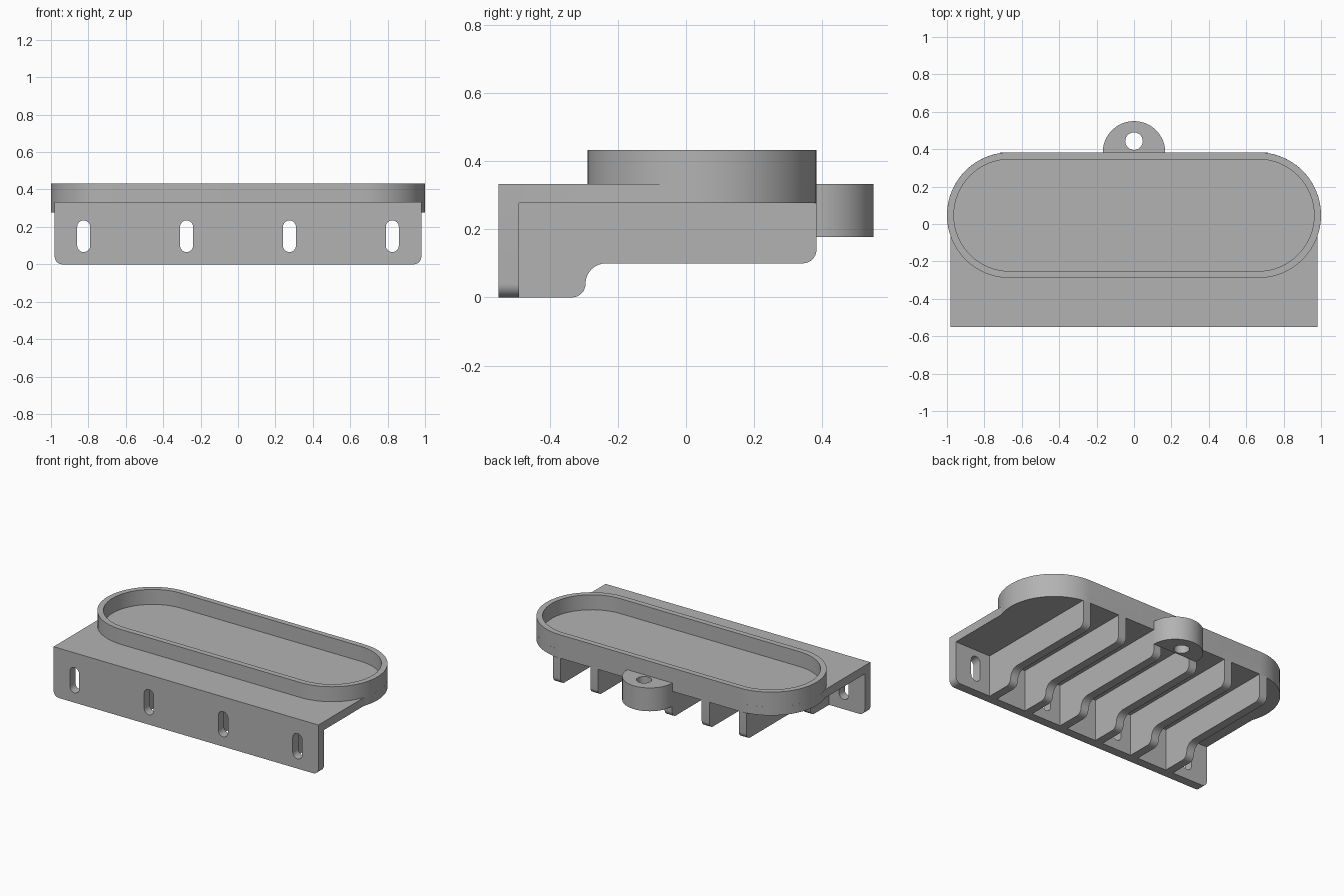
import bpy, bmesh, math
from mathutils import Vector

cube = bpy.data.objects.get("Cube")
if cube:
    bpy.data.objects.remove(cube, do_unlink=True)

grey = bpy.data.materials.new("plain grey")
grey.use_nodes = True
grey.diffuse_color = (0.45, 0.45, 0.45, 1)
grey.node_tree.nodes["Principled BSDF"].inputs["Base Color"].default_value = grey.diffuse_color


def arc(u, v, r, start, end, steps=8):
    angles = [math.radians(start + (end - start) * i / steps) for i in range(steps + 1)]
    return [(u + r * math.cos(a), v + r * math.sin(a)) for a in angles]


def slot(u, v, r, half, upright=False):
    """Stadium outline: two half circles joined by straight sides."""
    if upright:
        return arc(u, v + half, r, 0, 180) + arc(u, v - half, r, 180, 360)
    return arc(u + half, v, r, -90, 90, 32) + arc(u - half, v, r, 90, 270, 32)


def prism(name, loops, axis, low, high):
    """Extrude an outline (first loop) with holes (other loops) along an axis."""
    place = {"x": lambda u, v: (low, u, v),
             "y": lambda u, v: (u, low, v),
             "z": lambda u, v: (u, v, low)}[axis]
    direction = Vector([float(axis == a) for a in "xyz"])
    bm = bmesh.new()
    edges = []
    for loop in loops:
        verts = [bm.verts.new(place(*p)) for p in loop]
        edges += [bm.edges.new((verts[i - 1], verts[i])) for i in range(len(verts))]
    bmesh.ops.triangle_fill(bm, edges=edges, use_beauty=True, normal=direction)
    grown = bmesh.ops.extrude_face_region(bm, geom=bm.faces[:], use_keep_orig=True)
    moved = [g for g in grown["geom"] if isinstance(g, bmesh.types.BMVert)]
    bmesh.ops.translate(bm, verts=moved, vec=direction * (high - low))
    bmesh.ops.recalc_face_normals(bm, faces=bm.faces[:])
    mesh = bpy.data.meshes.new(name)
    bm.to_mesh(mesh)
    bm.free()
    mesh.materials.append(grey)
    obj = bpy.data.objects.new(name, mesh)
    bpy.context.collection.objects.link(obj)
    bpy.ops.object.select_all(action="DESELECT")
    obj.select_set(True)
    bpy.context.view_layer.objects.active = obj
    bpy.ops.object.shade_smooth_by_angle(angle=math.radians(30))
    return obj


# Shared sizes
SIDE, FRONT, PLATE_BACK = 0.98, -0.55, -0.49
DECK_LOW, DECK_TOP, RIM_TOP = 0.277, 0.333, 0.433
TRAY_Y, TRAY_R = 0.047, 0.336
TRAY_HALF = 1 - TRAY_R
TRAY_BACK = TRAY_Y + TRAY_R

# Front mounting plate with rounded lower corners and four upright slots
corner = 0.04
plate = [(SIDE, DECK_TOP), (-SIDE, DECK_TOP)]
plate += arc(-SIDE + corner, corner, corner, 180, 270)
plate += arc(SIDE - corner, corner, corner, 270, 360)
holes = [slot(0.55 * (i - 1.5), 0.15, 0.035, 0.05, True) for i in range(4)]
prism("front_plate", [plate] + holes, "y", FRONT, PLATE_BACK)

# Deck: straight at the front, rounded ends at the back
meet = math.degrees(math.acos((SIDE - TRAY_HALF) / TRAY_R))
deck = [(-SIDE, PLATE_BACK), (SIDE, PLATE_BACK)]
deck += arc(TRAY_HALF, TRAY_Y, TRAY_R, -meet, 90, 40)
deck += arc(-TRAY_HALF, TRAY_Y, TRAY_R, 90, 180 + meet, 40)
prism("deck", [deck], "z", DECK_LOW, DECK_TOP)

# Raised rim around the tray
prism("tray_rim", [slot(0, TRAY_Y, TRAY_R, TRAY_HALF),
                   slot(0, TRAY_Y, TRAY_R - 0.037, TRAY_HALF)], "z", DECK_TOP, RIM_TOP)

# Six stepped ribs under the deck
rib = [(PLATE_BACK, DECK_LOW), (PLATE_BACK, 0)]
rib += arc(-0.335, 0.04, 0.04, -90, 0)
rib += arc(-0.235, 0.04, 0.06, 180, 90)
rib += arc(TRAY_BACK - 0.04, 0.14, 0.04, -90, 0)
rib += [(TRAY_BACK, DECK_LOW)]
for i in range(6):
    x = 0.275 * (i - 2.5)
    prism(f"rib_{i + 1}", [rib], "x", x - 0.028, x + 0.028)

# Half-round tab with a hole at the back
prism("back_tab", [arc(0, TRAY_BACK, 0.167, 0, 180, 40),
                   arc(0, 0.443, 0.047, 0, 345, 23)], "z", 0.177, DECK_TOP)
